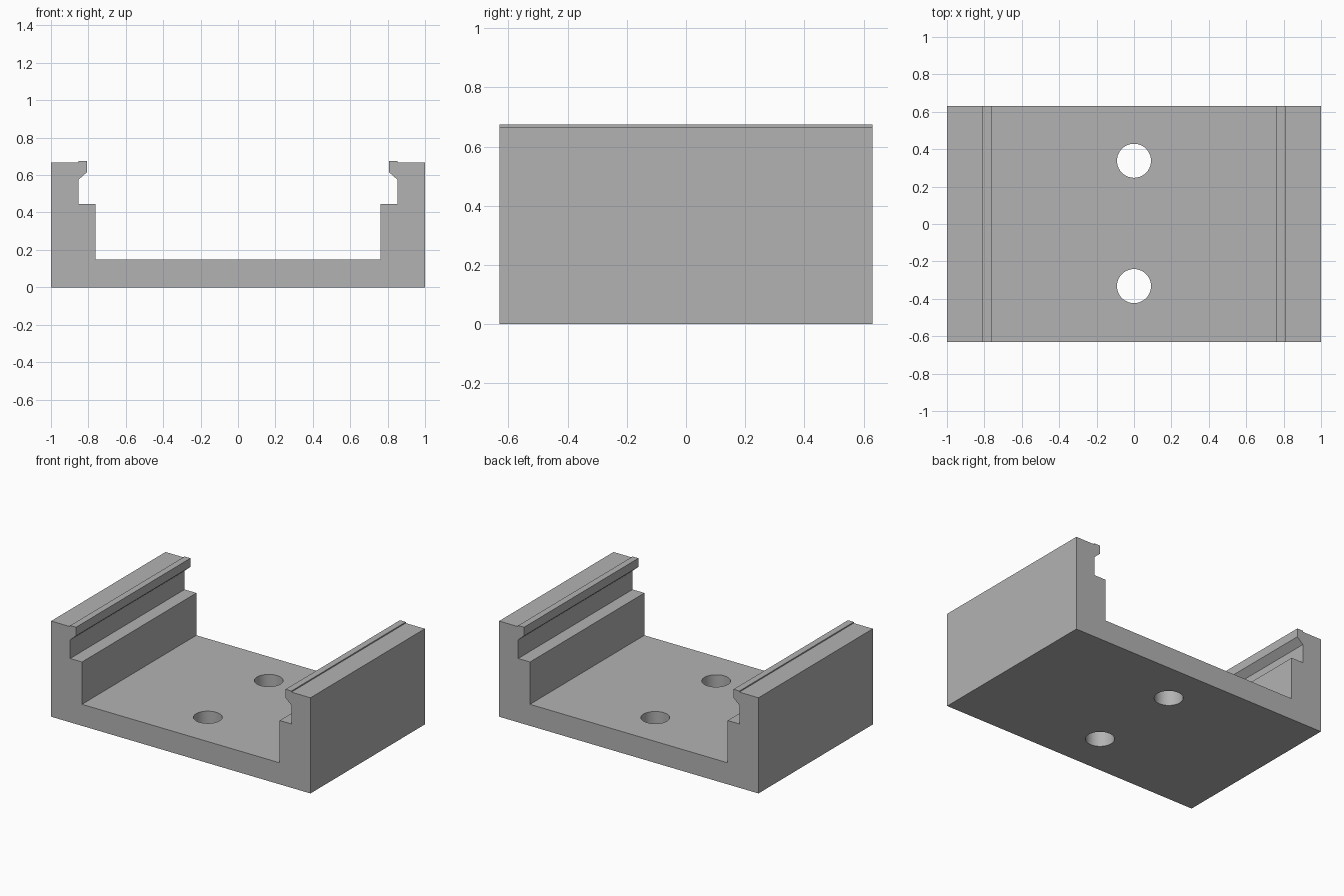
import bpy
import bmesh

cube = bpy.data.objects.get("Cube")
if cube:
    bpy.data.objects.remove(cube, do_unlink=True)

HALF_DEPTH = 0.63
HOLE_RADIUS = 0.091

grey = bpy.data.materials.new("plain grey")
grey.use_nodes = True
grey.diffuse_color = (0.45, 0.45, 0.45, 1)
grey.node_tree.nodes["Principled BSDF"].inputs["Base Color"].default_value = grey.diffuse_color

# Half of the channel section: outer wall, raised clip lip, groove, ledge, floor
half = [(1, 0), (1, 0.667), (0.853, 0.667), (0.853, 0.675), (0.808, 0.675),
        (0.808, 0.615), (0.853, 0.575), (0.853, 0.445), (0.762, 0.445), (0.762, 0.15)]
section = half + [(-x, z) for x, z in reversed(half)]

# Extrude the section along the depth
bm = bmesh.new()
face = bm.faces.new([bm.verts.new((x, -HALF_DEPTH, z)) for x, z in section])
extruded = bmesh.ops.extrude_face_region(bm, geom=[face])["geom"]
moved = [v for v in extruded if isinstance(v, bmesh.types.BMVert)]
bmesh.ops.translate(bm, verts=moved, vec=(0, 2 * HALF_DEPTH, 0))
bmesh.ops.recalc_face_normals(bm, faces=bm.faces)
mesh = bpy.data.meshes.new("clip_channel")
bm.to_mesh(mesh)
bm.free()
mesh.materials.append(grey)
channel = bpy.data.objects.new("clip_channel", mesh)
bpy.context.collection.objects.link(channel)

# Two screw holes through the floor
for name, y in (("front_hole_cutter", -0.332), ("back_hole_cutter", 0.338)):
    bpy.ops.mesh.primitive_cylinder_add(vertices=64, radius=HOLE_RADIUS, depth=0.4, location=(0, y, 0.08))
    cutter = bpy.context.object
    cutter.name = name
    cutter.data.materials.append(grey)
    cutter.hide_render = True
    cutter.hide_set(True)
    cut = channel.modifiers.new(name, "BOOLEAN")
    cut.operation = "DIFFERENCE"
    cut.solver = "EXACT"
    cut.object = cutter

# Apply the cuts, then smooth the hole walls while keeping edges sharp
bpy.ops.object.select_all(action="DESELECT")
bpy.context.view_layer.objects.active = channel
channel.select_set(True)
for modifier in list(channel.modifiers):
    bpy.ops.object.modifier_apply(modifier=modifier.name)
for cutter in [o for o in bpy.data.objects if o.name.endswith("_hole_cutter")]:
    bpy.data.objects.remove(cutter, do_unlink=True)
bpy.ops.object.shade_smooth_by_angle(angle=0.5)
